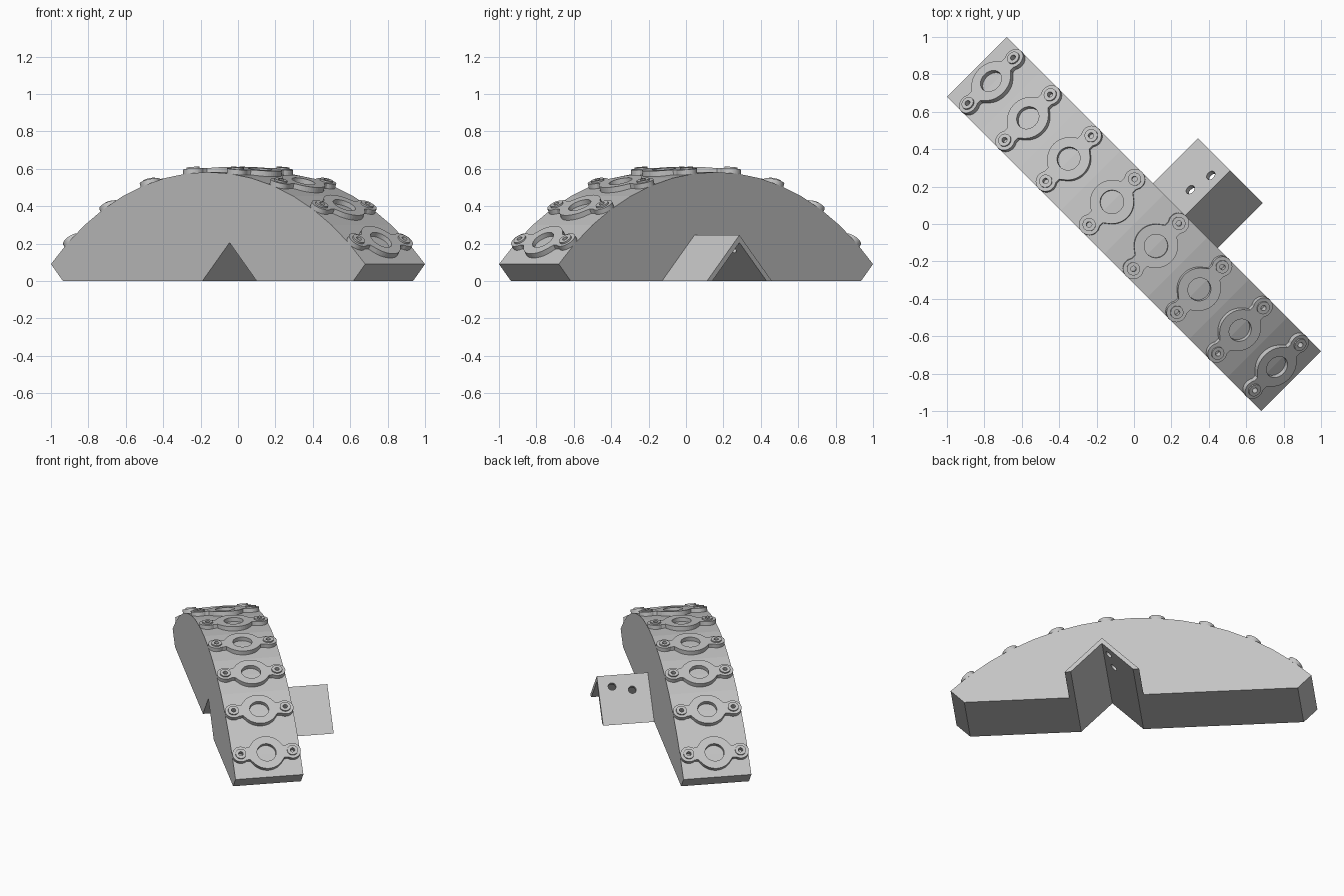
import bpy
from math import sin, cos, pi, radians, sqrt
from mathutils import Matrix, Vector

if "Cube" in bpy.data.objects:
    bpy.data.objects.remove(bpy.data.objects["Cube"])

# Single grey material
grey = bpy.data.materials.new("plain grey")
grey.use_nodes = True
GREY = (0.55, 0.55, 0.55, 1)
grey.diffuse_color = GREY
grey.node_tree.nodes["Principled BSDF"].inputs["Base Color"].default_value = GREY

# Axes: along the bar, across the bar, up
ALONG = Vector((1, -1, 0)).normalized()
ACROSS = Vector((1, 1, 0)).normalized()
UP = Vector((0, 0, 1))

RADIUS = 1.68
CENTRE = UP * -RADIUS * cos(pi / 4) + UP * 0.09
HALF_WIDTH = 0.226
NOTCH_U, NOTCH_H = 0.162, 0.205
BRACKET_H = 0.245
EAR = 0.172


def frame(x, y, origin):
    m = Matrix((x, y, x.cross(y))).transposed().to_4x4()
    m.translation = origin
    return m


def bake(obj):
    """Replace a curve or modified object with its finished mesh."""
    bpy.context.view_layer.update()
    deps = bpy.context.evaluated_depsgraph_get()
    mesh = bpy.data.meshes.new_from_object(obj.evaluated_get(deps), depsgraph=deps)
    mesh.shade_flat()
    mesh.materials.clear()
    mesh.materials.append(grey)
    return mesh


def place(name, mesh, matrix):
    obj = bpy.data.objects.new(name, mesh)
    bpy.context.collection.objects.link(obj)
    obj.matrix_world = matrix
    return obj


def extruded(outlines, depth):
    """Mesh from closed 2D outlines (inner ones are holes), centred in depth."""
    curve = bpy.data.curves.new("profile", "CURVE")
    curve.dimensions = "2D"
    curve.fill_mode = "BOTH"
    curve.extrude = depth / 2
    for pts in outlines:
        spline = curve.splines.new("POLY")
        spline.points.add(len(pts) - 1)
        for p, (x, y) in zip(spline.points, pts):
            p.co = (x, y, 0, 1)
        spline.use_cyclic_u = True
    obj = place("profile", curve, Matrix())
    mesh = bake(obj)
    bpy.data.objects.remove(obj)
    return mesh


def circle(r, x=0, n=40):
    return [(x + r * cos(2 * pi * i / n), r * sin(2 * pi * i / n)) for i in range(n)]


# Arched bar with radial ends and a triangular notch underneath
arc = [radians(45 - 90 * i / 16) for i in range(17)]
profile = [(RADIUS * sin(a), RADIUS * cos(a) + CENTRE.z) for a in arc]
foot = -CENTRE.z
profile += [(-foot, 0), (NOTCH_U - NOTCH_H, 0), (NOTCH_U, NOTCH_H),
            (NOTCH_U + NOTCH_H, 0), (foot, 0)]
place("arched_bar", extruded([profile], 2 * HALF_WIDTH),
      frame(ALONG, UP, Vector()))

# Angled bracket behind the bar
chevron = [(NOTCH_U - BRACKET_H, 0), (NOTCH_U, BRACKET_H), (NOTCH_U + BRACKET_H, 0),
           (NOTCH_U + NOTCH_H, 0), (NOTCH_U, NOTCH_H), (NOTCH_U - NOTCH_H, 0)]
v0, v1 = HALF_WIDTH - 0.01, 0.566
bracket = place("angle_bracket", extruded([chevron], v1 - v0),
                frame(ALONG, UP, ACROSS * (v0 + v1) / 2))

# Two screw holes drilled square to one bracket leg
slope = (ALONG + UP).normalized()
drill_mesh = extruded([circle(0.026, n=24)], 0.12)
drills = []
for u, v in ((0.083, 0.343), (0.106, 0.474)):
    spot = ALONG * u + ACROSS * v + UP * (BRACKET_H - (NOTCH_U - u))
    drill = place("drill", drill_mesh, frame(ACROSS, slope, spot))
    drill.hide_render = True
    cut = bracket.modifiers.new("hole", "BOOLEAN")
    cut.object = drill
    cut.operation = "DIFFERENCE"
    cut.solver = "EXACT"
    drills.append(drill)
bracket.data = bake(bracket)
bracket.modifiers.clear()
for drill in drills:
    bpy.data.objects.remove(drill)


# Mounting plate: round middle blended into two rounded ears
def half_width(x):
    x = abs(x)
    disc = sqrt(max(0, 0.117 ** 2 - x * x))
    ear = sqrt(max(0, 0.055 ** 2 - (x - EAR) ** 2))
    neck = 0.044 if x < EAR else 0
    return max((disc ** 6 + neck ** 6) ** (1 / 6), ear)


reach = EAR + 0.055
outline = []
for i in range(96):
    t = 2 * pi * i / 96
    x = reach * cos(t)
    outline.append((x, half_width(x) * (1 if sin(t) >= 0 else -1)))
ear_holes = [circle(0.015, s * EAR, 20) for s in (-1, 1)]
plate_mesh = extruded([outline, circle(0.063)] + ear_holes, 0.03)
boss_mesh = extruded([circle(0.035, n=32), circle(0.015, n=20)], 0.012)

# Eight plates spread evenly over the arch, each with two raised bosses
for i in range(8):
    a = radians(11.25 * (i - 3.5))
    out = ALONG * sin(a) + UP * cos(a)
    tangent = out.cross(ACROSS)
    base = CENTRE + out * (RADIUS + 0.01)
    place(f"mounting_plate_{i + 1}", plate_mesh, frame(ACROSS, tangent, base))
    for side in (-1, 1):
        spot = base + out * 0.018 + ACROSS * side * EAR
        place(f"screw_boss_{i + 1}", boss_mesh, frame(ACROSS, tangent, spot))
